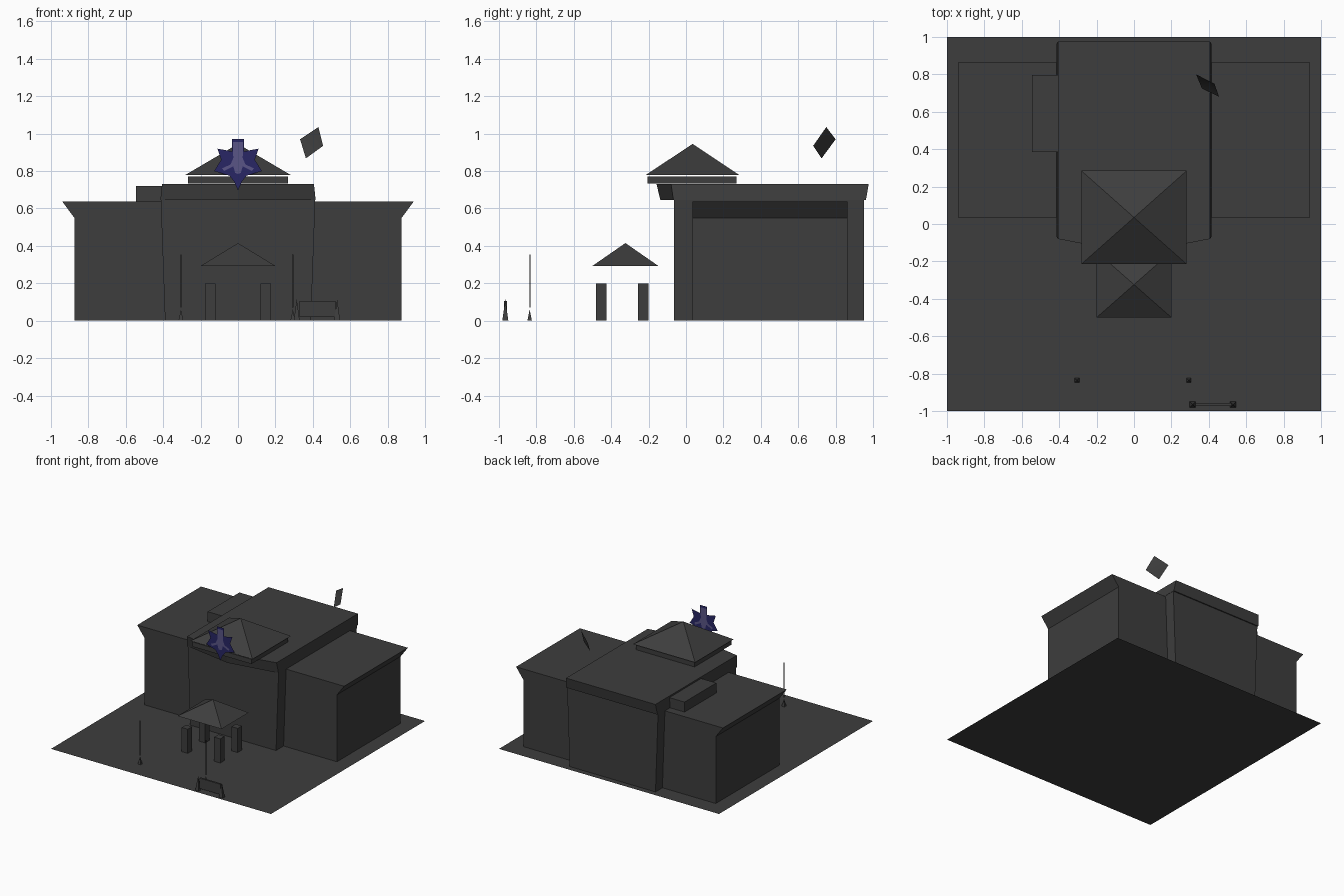
import bpy, bmesh, math
from mathutils import Vector

if "Cube" in bpy.data.objects:
    bpy.data.objects.remove(bpy.data.objects["Cube"])


def material(name, rgb):
    m = bpy.data.materials.new(name)
    m.diffuse_color = (*rgb, 1)
    m.use_nodes = True
    m.node_tree.nodes["Principled BSDF"].inputs["Base Color"].default_value = m.diffuse_color
    return m


GREY = material("dark_grey", (0.047, 0.047, 0.047))
NAVY = material("navy", (0.021, 0.019, 0.13))
LAVENDER = material("lavender", (0.10, 0.09, 0.24))


def build(name, verts, faces, mat=GREY, fix=True):
    bm = bmesh.new()
    vs = [bm.verts.new(v) for v in verts]
    for f in faces:
        bm.faces.new([vs[i] for i in f])
    if fix:
        bmesh.ops.recalc_face_normals(bm, faces=bm.faces)
    me = bpy.data.meshes.new(name)
    bm.to_mesh(me)
    bm.free()
    me.materials.append(mat)
    ob = bpy.data.objects.new(name, me)
    bpy.context.collection.objects.link(ob)
    return ob


def loft(name, low, high, mat=GREY):
    """Closed solid between two rings with the same number of points."""
    n = len(low)
    sides = [(i, (i + 1) % n, n + (i + 1) % n, n + i) for i in range(n)]
    return build(name, low + high, sides + [tuple(range(n)), tuple(range(n, 2 * n))], mat)


def rect(x0, x1, y0, y1, z):
    return [(x0, y0, z), (x1, y0, z), (x1, y1, z), (x0, y1, z)]


def box(name, x0, x1, y0, y1, z0, z1):
    return loft(name, rect(x0, x1, y0, y1, z0), rect(x0, x1, y0, y1, z1))


def pyramid(name, x0, x1, y0, y1, z0, z1):
    apex = ((x0 + x1) / 2, (y0 + y1) / 2, z1)
    return build(name, rect(x0, x1, y0, y1, z0) + [apex],
                 [(0, 1, 2, 3), (0, 1, 4), (1, 2, 4), (2, 3, 4), (3, 0, 4)])


# Ground slab
build("ground_sheet", rect(-1, 1, -1, 1, 0), [(0, 1, 2, 3)], fix=False)

# Side wings: one profile with flared eaves, extruded front to back
wing = [(-0.875, 0), (0.875, 0), (0.875, 0.55), (0.94, 0.638), (-0.94, 0.638), (-0.875, 0.55)]
loft("side_wings", [(x, 0.035, z) for x, z in wing], [(x, 0.863, z) for x, z in wing])

# Central hall with leaning side walls
loft("central_hall", rect(-0.39, 0.39, -0.063, 0.953, 0), rect(-0.413, 0.413, -0.063, 0.953, 0.645))


# Hall roof with a pointed front
def roof_ring(x, tip, front, back, z):
    return [(0, tip, z), (x, front, z), (x, back, z), (-x, back, z), (-x, front, z)]


loft("hall_roof", roof_ring(0.415, -0.137, -0.067, 0.962, 0.645),
     roof_ring(0.406, -0.158, -0.08, 0.977, 0.732))

# Rooftop box, cupola slab and cupola roof
box("rooftop_box", -0.545, -0.40, 0.385, 0.797, 0.638, 0.72)
box("cupola_slab", -0.267, 0.267, -0.207, 0.27, 0.733, 0.772)
pyramid("cupola_roof", -0.282, 0.282, -0.215, 0.285, 0.779, 0.945)

# Entrance canopy and four pillars
pyramid("canopy_roof", -0.2, 0.2, -0.5, -0.148, 0.293, 0.415)
for i, x in enumerate((-0.148, 0.148)):
    for j, y in enumerate((-0.453, -0.228)):
        box(f"canopy_pillar_{i}{j}", x - 0.028, x + 0.028, y - 0.028, y + 0.028, 0, 0.198)

# Flagpoles with pointed feet
for i, x in enumerate((-0.305, 0.293)):
    box(f"pole_{i}", x - 0.003, x + 0.003, -0.838, -0.832, 0.07, 0.355)
    pyramid(f"pole_foot_{i}", x - 0.013, x + 0.013, -0.848, -0.824, 0, 0.06)

# Low sign board between two pointed posts
box("sign_board", 0.33, 0.522, -0.972, -0.957, 0.02, 0.105)
for i, x in enumerate((0.314, 0.53)):
    pyramid(f"sign_post_{i}", x - 0.016, x + 0.016, -0.982, -0.95, 0, 0.115)

# Roof dish: tilted square, slightly hollow, smooth shaded
corners = [Vector(c) for c in ((0.43, 0.75, 1.035), (0.455, 0.68, 0.935),
                               (0.363, 0.725, 0.868), (0.332, 0.80, 0.97))]
centre = sum(corners, Vector()) / 4 + Vector((0.6, 0.7, -0.35)) * 0.015
dish = build("roof_dish", corners + [centre],
             [(1, 0, 4), (2, 1, 4), (3, 2, 4), (0, 3, 4)], fix=False)
dish.data.polygons.foreach_set("use_smooth", [True] * 4)


# Leaf ornament: flat mirrored outline with a paler middle on both sides
def leaf_sheet(name, half, y, mat):
    pts = half + [(-x, z) for x, z in reversed(half) if x > 0]
    return build(name, [(x, y, z) for x, z in pts], [tuple(range(len(pts)))], mat, False)


leaf_sheet("leaf_ornament", [(0.032, 0.972), (0.032, 0.905), (0.11, 0.92), (0.09, 0.86),
                             (0.128, 0.80), (0.045, 0.775), (0.022, 0.745), (0, 0.697)], -0.23, NAVY)
for side, y in (("front", -0.232), ("back", -0.228)):
    leaf_sheet("leaf_middle_" + side, [(0.028, 0.955), (0.025, 0.87), (0.04, 0.835), (0.085, 0.815),
                                       (0.075, 0.80), (0.025, 0.825), (0.015, 0.79), (0, 0.785)],
               y, LAVENDER)
